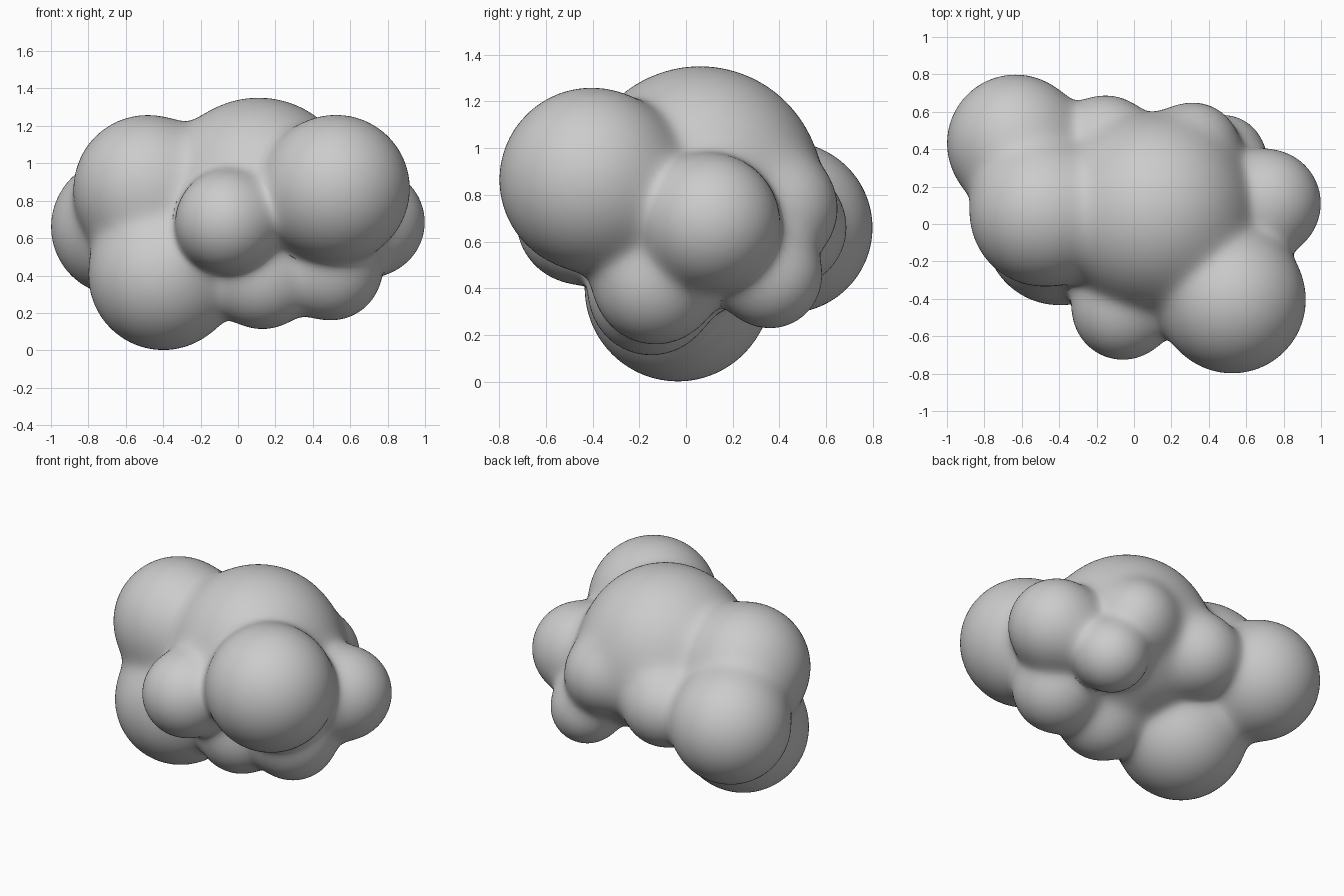
import bpy, bmesh, math
from mathutils import Vector, Matrix

if "Cube" in bpy.data.objects:
    bpy.data.objects.remove(bpy.data.objects["Cube"])

# Lobes of the blob: x, y, z, radius
LOBES = [
    (0.11, 0.06, 0.83, 0.52),     # main crown
    (0.525, -0.405, 0.865, 0.393),  # front right
    (-0.485, 0.06, 0.865, 0.392),   # upper left
    (-0.40, -0.035, 0.40, 0.398),   # bottom left
    (-0.633, 0.432, 0.66, 0.366),   # back left
    (0.71, 0.11, 0.685, 0.288),     # right
    (-0.06, -0.455, 0.69, 0.27),    # front bump
    (0.13, -0.15, 0.38, 0.265),     # underside bumps
    (0.50, -0.13, 0.43, 0.268),
    (0.48, 0.36, 0.45, 0.22),       # back bumps
    (0.32, 0.41, 0.74, 0.235),
    (-0.15, 0.43, 0.66, 0.255),
]
CENTRES = [(Vector(l[:3]), l[3]) for l in LOBES]
BLEND = 0.042


def field(p):
    """Smoothly blended distance to all lobes, and its gradient."""
    total, grad = 0.0, Vector()
    for c, r in CENTRES:
        d = p - c
        n = max(d.length, 1e-6)
        w = math.exp(-(n - r) / BLEND)
        total += w
        grad += d * (w / n)
    return -BLEND * math.log(total), grad / total


# Rough union of spheres
bm = bmesh.new()
for c, r in CENTRES:
    bmesh.ops.create_icosphere(bm, subdivisions=4, radius=r, matrix=Matrix.Translation(c))
mesh = bpy.data.meshes.new("blob")
bm.to_mesh(mesh)
bm.free()
blob = bpy.data.objects.new("blob", mesh)
bpy.context.collection.objects.link(blob)
mod = blob.modifiers.new("fuse", 'REMESH')
mod.mode = 'VOXEL'
mod.voxel_size = 0.024
bpy.context.view_layer.objects.active = blob
blob.select_set(True)
bpy.ops.object.modifier_apply(modifier=mod.name)

# Relax the skin and pull it onto the blended surface
bm = bmesh.new()
bm.from_mesh(blob.data)
for step in range(5):
    if step < 4:
        bmesh.ops.smooth_vert(bm, verts=bm.verts, factor=0.5,
                              use_axis_x=True, use_axis_y=True, use_axis_z=True)
    for v in bm.verts:
        d, g = field(v.co)
        v.co -= g * (d / max(g.length_squared, 0.15))
for f in bm.faces:
    f.smooth = True
bm.to_mesh(blob.data)
bm.free()
